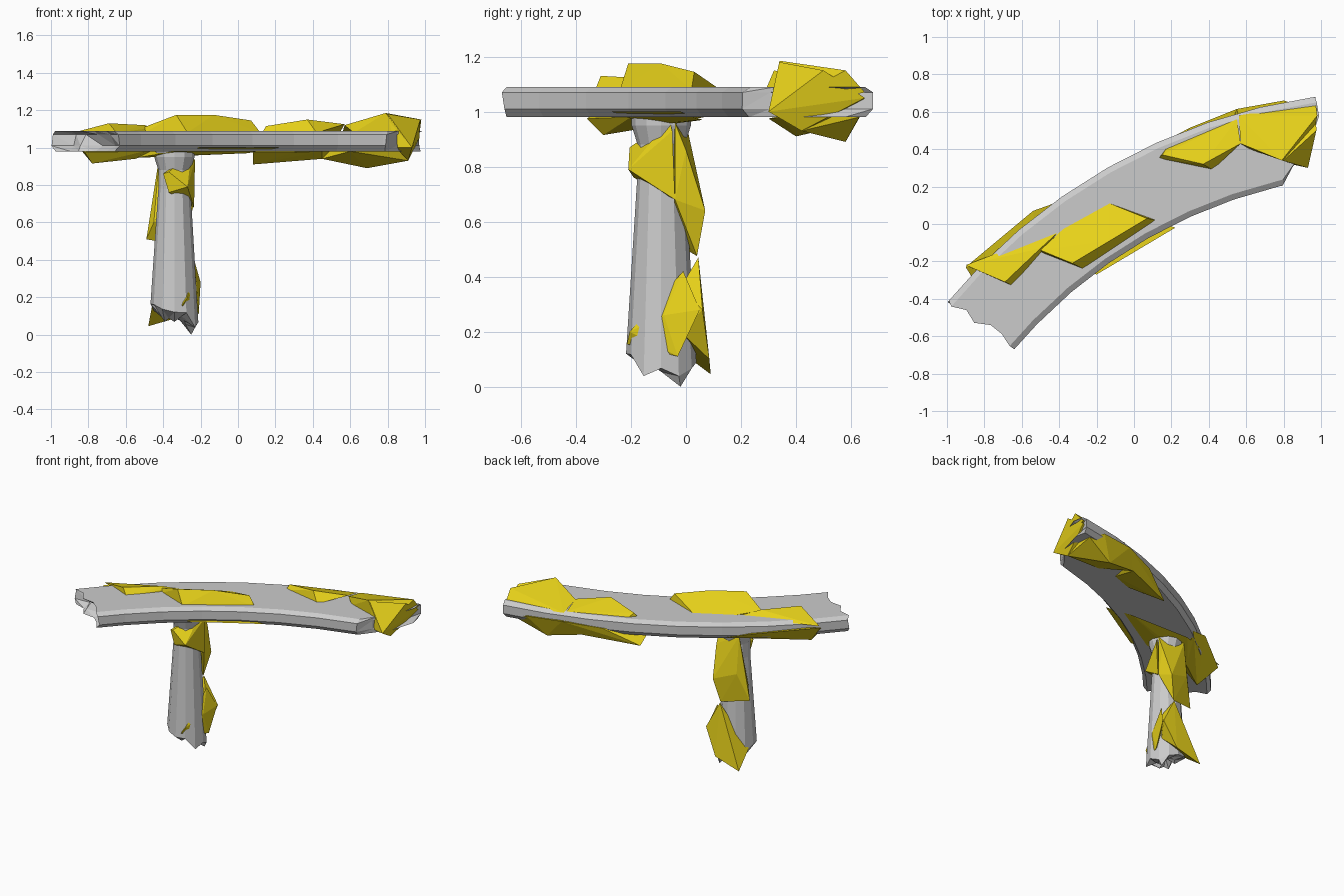
import bpy, bmesh, random
from math import sin, cos, pi, radians

random.seed(4)
moss_mat = bpy.data.materials.new("moss")
moss_mat.diffuse_color = (0.8, 0.64, 0.01, 1)


def finish(bm, name, mat=None):
    bmesh.ops.recalc_face_normals(bm, faces=bm.faces[:])
    me = bpy.data.meshes.new(name)
    bm.to_mesh(me)
    bm.free()
    ob = bpy.data.objects.new(name, me)
    bpy.context.collection.objects.link(ob)
    if mat:
        me.materials.append(mat)
    return ob


def moss(name, *lumps):
    """Angular growth made of overlapping faceted hulls."""
    bm = bmesh.new()
    for pts in lumps:
        vs = [bm.verts.new(p) for p in pts]
        r = bmesh.ops.convex_hull(bm, input=vs)
        junk = {g for k in ("geom_interior", "geom_unused") for g in r[k]}
        bmesh.ops.delete(bm, geom=[g for g in junk if isinstance(g, bmesh.types.BMVert)
                                   and not g.link_faces], context='VERTS')
    finish(bm, name, moss_mat)


# Curved beam: bevelled section swept on an arc, with jagged broken ends
CX, CY, R0, R1 = 1.4, -2.4, 2.675, 3.11
rows = [(0.98, 0.025), (1.01, 0), (1.07, 0), (1.09, 0.03)]
left = [139.75, 139.3, 139.35, 140.3, 139.8, 140.5]
right = [102.9, 101.2, 99.4, 98.6, 97.85, 97.9]
COLS, SEG = 6, 8


def beam_ring(bm, angle_of):
    ring = {}
    for j, (z, inset) in enumerate(rows):
        for i in range(COLS):
            r = R0 + inset + (R1 - R0 - 2 * inset) * i / (COLS - 1)
            a = radians(angle_of(i, j))
            ring[i, j] = bm.verts.new((CX + r * cos(a), CY + r * sin(a), z))
    return ring


loop = ([(i, 0) for i in range(COLS)] + [(5, 1), (5, 2)] +
        [(i, 3) for i in reversed(range(COLS))] + [(0, 2), (0, 1)])


def chipped(ends, sign):
    def f(i, j):
        inner = 0 < i < 5 and 0 < j < 3
        return ends[i] - sign * (random.uniform(0.2, 1.5) if inner else
                                 random.uniform(0, 0.35) if j < 3 else 0)
    return f


bm = bmesh.new()
rings = [beam_ring(bm, chipped(left, 1))]
for k in range(1, SEG):
    a = 138.5 + (103.5 - 138.5) * (k - 0.5) / (SEG - 1.5)
    rings.append(beam_ring(bm, lambda i, j, a=a: a))
rings.append(beam_ring(bm, chipped(right, -1)))
for a, b in zip(rings, rings[1:]):
    for p, q in zip(loop, loop[1:] + loop[:1]):
        bm.faces.new((a[p], a[q], b[q], b[p]))
for r in (rings[0], rings[-1]):
    for i in range(COLS - 1):
        for j in range(3):
            c = [r[i, j], r[i + 1, j], r[i + 1, j + 1], r[i, j + 1]]
            bm.faces.new((c[0], c[1], c[2]))
            bm.faces.new((c[0], c[2], c[3]))
bmesh.ops.delete(bm, geom=[v for v in bm.verts if not v.link_faces], context='VERTS')
finish(bm, "curved_beam")

# Tapered pillar with flared top and broken foot
PX, PY, N = -0.34, -0.09, 12
bm = bmesh.new()
prev = None
for level, (z, r) in enumerate([(0.1, 0.128), (0.78, 0.086), (0.88, 0.086), (0.95, 0.108), (1.0, 0.108)]):
    ring = []
    for k in range(N):
        dx, dy = r * cos(2 * pi * k / N), r * sin(2 * pi * k / N)
        zz = z
        if level == 0:
            zz = max(0.02, 0.1 - 0.45 * dx - 0.25 * dy + random.uniform(-0.03, 0.03))
        ring.append(bm.verts.new((PX + dx, PY + dy, zz)))
    if prev:
        for k in range(N):
            m = (k + 1) % N
            bm.faces.new((prev[k], prev[m], ring[m], ring[k]))
    else:
        foot = ring
    prev = ring
bm.faces.new(prev)
core = [bm.verts.new((PX + 0.06 * cos(2 * pi * k / N), PY + 0.06 * sin(2 * pi * k / N),
                      0.09 + random.uniform(-0.04, 0.05))) for k in range(N)]
core[1].co = (-0.25, -0.02, 0.0)
tip = bm.verts.new((PX, PY, 0.12))
for k in range(N):
    m = (k + 1) % N
    bm.faces.new((foot[k], foot[m], core[k]))
    bm.faces.new((foot[m], core[m], core[k]))
    bm.faces.new((core[k], core[m], tip))
finish(bm, "pillar")

# Moss on the beam, left half
moss("moss_beam_left",
     [(-0.9, -0.22, 1.075), (-0.65, -0.33, 1.08), (-0.69, -0.31, 1.13), (-0.5, -0.15, 1.1),
      (-0.5, -0.13, 1.12), (-0.38, -0.02, 1.08), (-0.78, -0.21, 1.08)],
     [(-0.5, -0.15, 1.08), (-0.5, -0.14, 1.11), (-0.27, -0.24, 1.08), (-0.33, -0.21, 1.175),
      (-0.13, -0.09, 1.175), (0.07, 0.03, 1.145), (0.12, 0.02, 1.08), (-0.13, 0.11, 1.09),
      (-0.35, 0.0, 1.085)])
moss("moss_beam_left_under",
     [(-0.9, -0.23, 1.06), (-0.54, 0.07, 1.03), (-0.78, -0.3, 0.915), (-0.82, -0.36, 0.975),
      (-0.55, -0.15, 0.94), (-0.4, 0.12, 0.99), (-0.5, -0.2, 0.98)],
     [(-0.2, -0.27, 1.0), (0.22, -0.02, 1.0), (0.05, 0.05, 0.97), (-0.35, -0.1, 0.955),
      (-0.4, 0.06, 0.97), (-0.55, -0.12, 0.945), (-0.55, 0.0, 0.98)])

# Moss on the beam, right half, wrapping the broken end
moss("moss_beam_right",
     [(0.13, 0.35, 1.08), (0.17, 0.4, 1.09), (0.15, 0.37, 1.115), (0.42, 0.29, 1.08),
      (0.37, 0.32, 1.15), (0.57, 0.43, 1.125), (0.55, 0.56, 1.09)],
     [(0.79, 0.34, 1.185), (0.93, 0.3, 1.0), (0.98, 0.58, 1.15), (0.57, 0.43, 1.12),
      (0.97, 0.65, 1.07), (0.56, 0.58, 1.085), (0.62, 0.4, 1.08)],
     [(0.93, 0.3, 1.0), (0.975, 0.5, 1.15), (0.97, 0.65, 1.05), (0.91, 0.42, 0.93),
      (0.8, 0.34, 1.18), (0.85, 0.6, 1.0), (0.84, 0.32, 1.0)])
moss("moss_beam_right_under",
     [(0.08, 0.4, 0.91), (0.08, 0.31, 0.975), (0.3, 0.47, 0.94), (0.3, 0.3, 0.975),
      (0.45, 0.53, 0.94), (0.45, 0.35, 0.98), (0.3, 0.515, 1.02), (0.55, 0.615, 1.04)],
     [(0.45, 0.53, 0.94), (0.69, 0.58, 0.89), (0.91, 0.42, 0.93), (0.92, 0.4, 0.98),
      (0.6, 0.36, 0.98), (0.9, 0.63, 0.98), (0.55, 0.615, 1.04), (0.8, 0.66, 1.03)])

# Moss on the pillar, upper
moss("moss_pillar_upper",
     [(-0.4, -0.19, 0.86), (-0.37, -0.205, 0.87), (-0.25, -0.06, 0.97), (-0.23, -0.05, 0.93),
      (-0.235, -0.04, 0.68), (-0.37, -0.19, 0.76), (-0.27, -0.21, 0.79), (-0.3, -0.08, 0.8)],
     [(-0.24, -0.04, 0.96), (-0.24, 0.0, 0.86), (-0.24, -0.04, 0.68), (-0.26, 0.07, 0.64),
      (-0.42, 0.0, 0.96), (-0.43, -0.02, 0.83), (-0.42, 0.03, 0.7), (-0.3, 0.04, 0.475),
      (-0.49, -0.02, 0.51), (-0.45, -0.06, 0.6)])

# Moss on the pillar, lower
moss("moss_pillar_lower",
     [(-0.3, 0.045, 0.47), (-0.2, 0.06, 0.28), (-0.48, 0.09, 0.045), (-0.46, -0.05, 0.15),
      (-0.29, 0.085, 0.1), (-0.24, -0.02, 0.36), (-0.25, -0.02, 0.2), (-0.38, 0.0, 0.3)],
     [(-0.3, -0.215, 0.155), (-0.27, -0.205, 0.2), (-0.22, -0.08, 0.26), (-0.21, -0.03, 0.11),
      (-0.2, 0.05, 0.28), (-0.24, -0.01, 0.42), (-0.28, -0.08, 0.2)])
